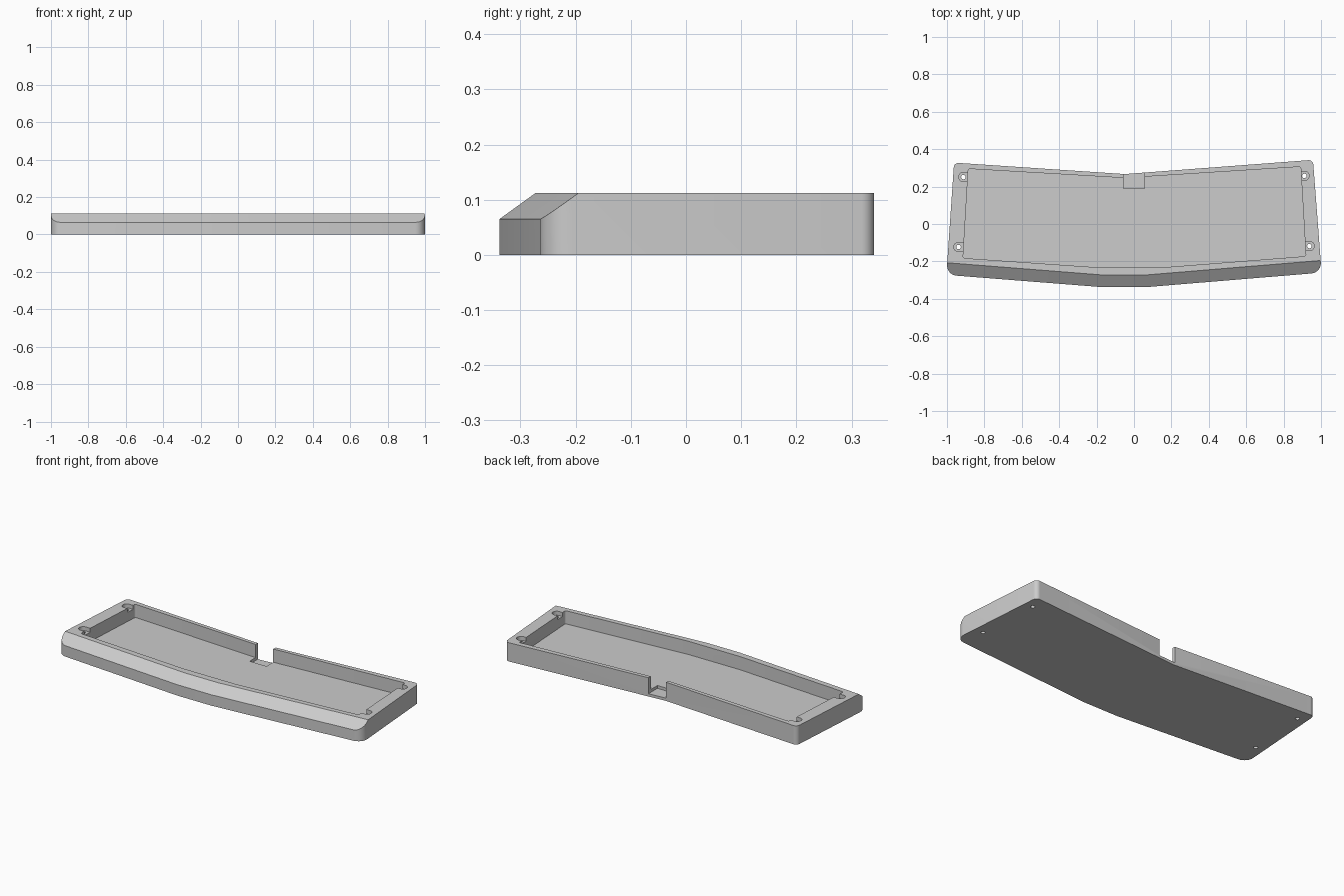
import bpy, bmesh, math
from mathutils import Vector

cube = bpy.data.objects.get("Cube")
if cube:
    bpy.data.objects.remove(cube, do_unlink=True)

HEIGHT = 0.112

grey = bpy.data.materials.new("case grey")
grey.use_nodes = True
colour = (0.604, 0.604, 0.604, 1)
grey.diffuse_color = colour
grey.node_tree.nodes["Principled BSDF"].inputs["Base Color"].default_value = colour


def rounded(points, steps=8):
    """Outline from (x, y, radius) corners, counter-clockwise or clockwise."""
    out = []
    for i, (x, y, r) in enumerate(points):
        p = Vector((x, y))
        if r == 0:
            out.append(p)
            continue
        a = (Vector(points[i - 1][:2]) - p).normalized()
        b = (Vector(points[(i + 1) % len(points)][:2]) - p).normalized()
        half = a.angle(b) / 2
        centre = p + (a + b).normalized() * r / math.sin(half)
        start = p + a * r / math.tan(half) - centre
        end = p + b * r / math.tan(half) - centre
        sweep = math.pi - 2 * half
        for k in range(steps + 1):
            t = sweep * k / steps
            out.append(centre + (start * math.sin(sweep - t) + end * math.sin(t)) / math.sin(sweep))
    return out


def prism(name, outline, z0, z1):
    bm = bmesh.new()
    face = bm.faces.new([bm.verts.new((p[0], p[1], z0)) for p in outline])
    side = bmesh.ops.extrude_face_region(bm, geom=[face])["geom"]
    bmesh.ops.translate(bm, vec=(0, 0, z1 - z0),
                        verts=[v for v in side if isinstance(v, bmesh.types.BMVert)])
    bmesh.ops.recalc_face_normals(bm, faces=bm.faces)
    mesh = bpy.data.meshes.new(name)
    bm.to_mesh(mesh)
    bm.free()
    mesh.materials.append(grey)
    ob = bpy.data.objects.new(name, mesh)
    bpy.context.collection.objects.link(ob)
    return ob


def circle(x, y, r, n=24):
    return [(x + r * math.cos(math.tau * k / n), y + r * math.sin(math.tau * k / n))
            for k in range(n)]


def cut(body, cutter):
    mod = body.modifiers.new("cut", "BOOLEAN")
    mod.operation, mod.solver, mod.object = "DIFFERENCE", "EXACT", cutter
    bpy.context.view_layer.objects.active = body
    bpy.ops.object.modifier_apply(modifier=mod.name)
    bpy.data.objects.remove(cutter, do_unlink=True)


# Outer shell: angled wings meeting in a short straight front
front = [(-1.003, -0.272), (-0.165, -0.338), (0.06, -0.338), (1.003, -0.26)]
shell = rounded([(*front[0], 0.055), (*front[1], 0), (*front[2], 0), (*front[3], 0.055),
                 (0.957, 0.343, 0.025), (-0.05, 0.267, 0), (-0.962, 0.328, 0.025)])
case = prism("keyboard_case", shell, 0, HEIGHT)

# Sloped front edge: one slanted plane along each front segment
bm = bmesh.new()
bm.from_mesh(case.data)
for a, b in zip(front, front[1:]):
    along = (Vector((*b, 0)) - Vector((*a, 0))).normalized()
    outward = Vector((along.y, -along.x, 0))
    normal = outward * 0.047 + Vector((0, 0, 0.065))
    bmesh.ops.bisect_plane(bm, geom=bm.verts[:] + bm.edges[:] + bm.faces[:], dist=1e-5,
                           plane_co=(*a, 0.065), plane_no=normal, clear_outer=True)
    bmesh.ops.holes_fill(bm, edges=[e for e in bm.edges if e.is_boundary], sides=0)
bmesh.ops.recalc_face_normals(bm, faces=bm.faces)
bm.to_mesh(case.data)
bm.free()

# Inner tray
tray = rounded([(-0.914, -0.182, 0.01), (-0.195, -0.232, 0), (0.155, -0.232, 0),
                (0.919, -0.172, 0.01), (0.891, 0.306, 0.01), (-0.05, 0.246, 0),
                (-0.886, 0.295, 0.01)], 4)
cut(case, prism("tray_cutter", tray, 0.033, 0.2))

# Cable notch through the back wall
notch = [(-0.056, 0.19), (0.056, 0.19), (0.056, 0.4), (-0.056, 0.4)]
cut(case, prism("notch_cutter", notch, 0.016, 0.2))

# Screw seats opening into the tray, with through holes
for x, y in [(-0.912, 0.251), (0.911, 0.257), (-0.938, -0.123), (0.938, -0.118)]:
    s = -1 if x > 0 else 1
    r = 0.025
    seat = [(x - s * r, y - s * r, r * 0.99), (x + s * 0.05, y - s * r, 0),
            (x + s * 0.05, y + s * r, 0), (x - s * r, y + s * r, r * 0.99)]
    cut(case, prism("seat_cutter", rounded(seat), 0.088, 0.2))
    cut(case, prism("hole_cutter", circle(x, y, 0.012), -0.1, 0.2))

bpy.ops.object.select_all(action="DESELECT")
case.select_set(True)
bpy.context.view_layer.objects.active = case
bpy.ops.object.shade_smooth_by_angle(angle=math.radians(25))
